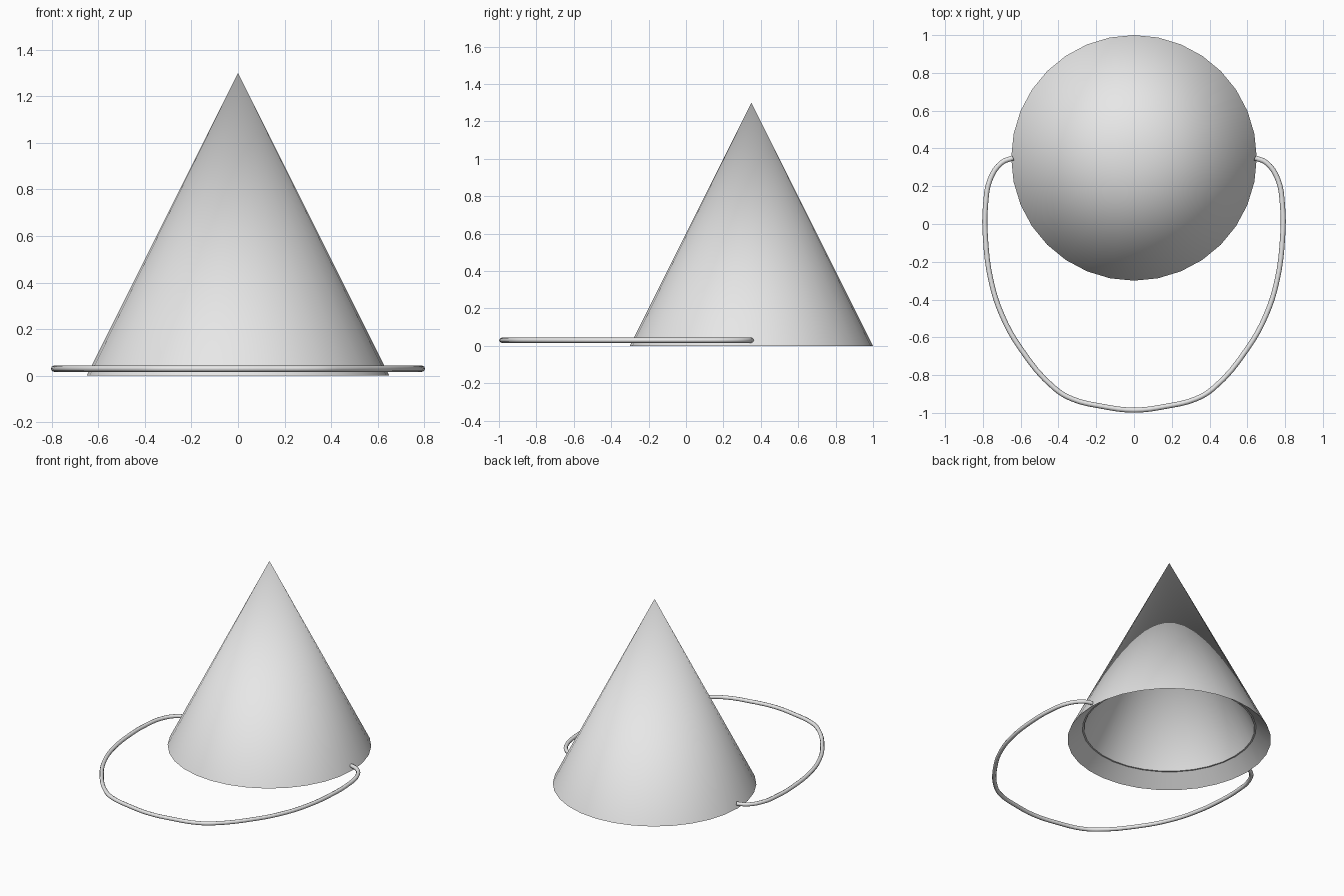
import bpy
import bmesh
from math import radians, pi, sin, cos

cube = bpy.data.objects.get("Cube")
if cube:
    bpy.data.objects.remove(cube, do_unlink=True)

grey = bpy.data.materials.new("light_grey")
grey.use_nodes = True
grey.diffuse_color = (0.8, 0.8, 0.8, 1)
grey.node_tree.nodes["Principled BSDF"].inputs["Base Color"].default_value = (0.8, 0.8, 0.8, 1)

SIDES = 32
HAT_Y = 0.35
STRAP_Z = 0.03


def lathe(name, profile, location):
    """Revolve (radius, height) points; radius 0 becomes one shared tip."""
    bm = bmesh.new()
    rings = []
    for r, z in profile:
        if r == 0:
            rings.append([bm.verts.new((0, 0, z))] * SIDES)
        else:
            angles = [2 * pi * i / SIDES for i in range(SIDES)]
            rings.append([bm.verts.new((r * sin(a), r * cos(a), z)) for a in angles])
    for low, high in zip(rings, rings[1:]):
        for i in range(SIDES):
            j = (i + 1) % SIDES
            corners = dict.fromkeys((low[i], low[j], high[j], high[i]))
            bm.faces.new(list(corners))
    bmesh.ops.recalc_face_normals(bm, faces=bm.faces)
    mesh = bpy.data.meshes.new(name)
    bm.to_mesh(mesh)
    bm.free()
    obj = bpy.data.objects.new(name, mesh)
    obj.location = location
    bpy.context.collection.objects.link(obj)
    mesh.materials.append(grey)
    bpy.ops.object.select_all(action='DESELECT')
    obj.select_set(True)
    bpy.context.view_layer.objects.active = obj
    bpy.ops.object.shade_smooth_by_angle(angle=radians(30))
    return obj


# Hollow cone: outer wall, slanted underside, small ledge, inner wall
lathe("hat_cone",
      [(0, 1.3), (0.65, 0), (0.555, 0.08), (0.545, 0.08), (0, 1.19)],
      (0, HAT_Y, 0))

# Chin strap: one half of the path, mirrored to the other side
half = [(0.64, 0.35), (0.70, 0.325), (0.76, 0.24), (0.786, 0.1), (0.786, -0.08),
        (0.757, -0.30), (0.70, -0.48), (0.60, -0.66), (0.42, -0.87),
        (0.33, -0.925), (0.17, -0.965)]
path = half + [(0, -0.985)] + [(-x, y) for x, y in reversed(half)]

curve = bpy.data.curves.new("chin_strap", 'CURVE')
curve.dimensions = '3D'
curve.resolution_u = 4
curve.bevel_depth = 0.0135
curve.bevel_resolution = 2
curve.use_fill_caps = True
spline = curve.splines.new('BEZIER')
spline.bezier_points.add(len(path) - 1)
for point, (x, y) in zip(spline.bezier_points, path):
    point.co = (x, y, STRAP_Z)
    point.handle_left_type = point.handle_right_type = 'AUTO'
curve.materials.append(grey)
strap = bpy.data.objects.new("chin_strap", curve)
bpy.context.collection.objects.link(strap)
